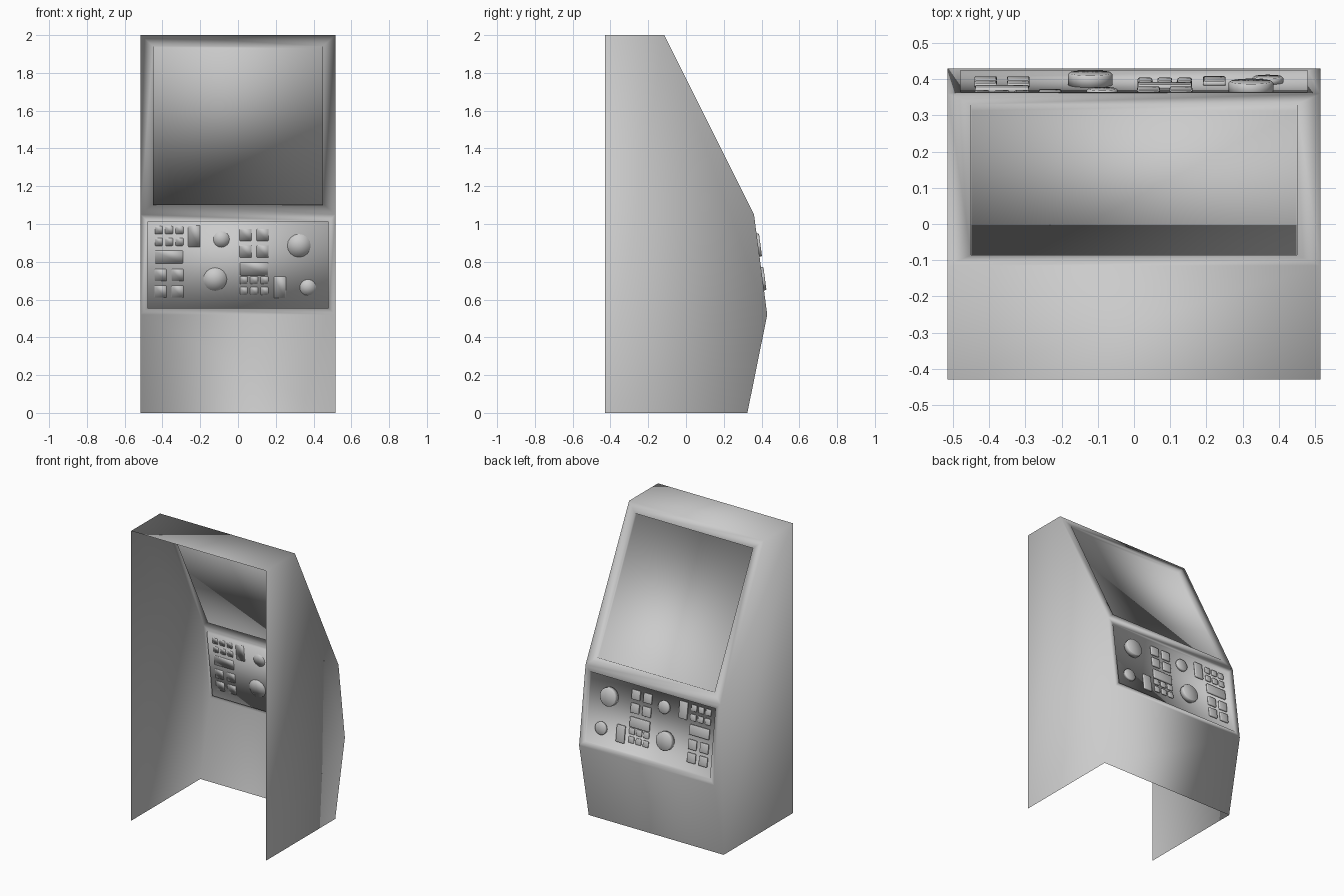
import bpy, bmesh
from mathutils import Matrix, Vector

if "Cube" in bpy.data.objects:
    bpy.data.objects.remove(bpy.data.objects["Cube"])

W = 0.515                      # half width
DEPTH = 0.02                   # recess depth of screen and control panel
# side profile (y, z): back bottom, back top, top front, screen foot, panel foot, front bottom
PROFILE = [(-0.43, 0), (-0.43, 2), (-0.115, 2), (0.36, 1.05), (0.43, 0.52), (0.325, 0)]


def finish(name, bm):
    me = bpy.data.meshes.new(name)
    bm.to_mesh(me)
    bm.free()
    for p in me.polygons:
        p.use_smooth = True
    ob = bpy.data.objects.new(name, me)
    bpy.context.collection.objects.link(ob)
    return ob


# cabinet shell: thin, open at the back and the bottom
bm = bmesh.new()
left = [bm.verts.new((-W, y, z)) for y, z in PROFILE]
right = [bm.verts.new((W, y, z)) for y, z in PROFILE]
bm.faces.new(left)
bm.faces.new(right[::-1])
strips = [bm.faces.new((left[i], right[i], right[i + 1], left[i + 1])) for i in range(1, 5)]
bm.normal_update()

# recessed screen and recessed control panel
for face, border in ((strips[1], 0.065), (strips[2], 0.035)):
    bmesh.ops.inset_region(bm, faces=[face], thickness=border, use_even_offset=True)
    bmesh.ops.inset_region(bm, faces=[face], thickness=0.0005, depth=-DEPTH, use_even_offset=True)
finish("cabinet_shell", bm)

# control panel frame: local z points out of the panel
N = Vector((0, 0.53, 0.07)).normalized()
X = Vector((1, 0, 0))
Y = N.cross(X)


def on_panel(x, z):
    y = 0.36 + (1.05 - z) / 0.53 * 0.07
    p = Vector((x, y, z)) - N * (DEPTH + 0.001)
    m = Matrix((X, Y, N)).transposed().to_4x4()
    return Matrix.Translation(p) @ m


def bevel_top(bm, width, corners):
    edges = [e for e in bm.edges
             if max(v.co.z for v in e.verts) > 1e-5
             and (corners or min(v.co.z for v in e.verts) > 1e-5)]
    bmesh.ops.bevel(bm, geom=edges, offset=width, segments=2, profile=0.5, affect='EDGES')


def button(name, x, z, w, h, t):
    bm = bmesh.new()
    bmesh.ops.create_cube(bm, size=1, matrix=Matrix.Translation((0, 0, t / 2)) @ Matrix.Diagonal((w, h, t, 1)))
    bevel_top(bm, 0.005, True)
    bm.transform(on_panel(x, z))
    finish(name, bm)


def knob(name, x, z, r, t):
    bm = bmesh.new()
    bmesh.ops.create_cone(bm, cap_ends=True, cap_tris=True, segments=16, radius1=r, radius2=r,
                          depth=t, matrix=Matrix.Translation((0, 0, t / 2)))
    rim = [e for e in bm.edges if min(v.co.z for v in e.verts) > 1e-5
           and len([f for f in e.link_faces if abs(f.normal.z) < 0.5]) == 1]
    bm.normal_update()
    rim = [e for e in bm.edges if min(v.co.z for v in e.verts) > 1e-5
           and e.calc_face_angle(0) > 1]
    bmesh.ops.bevel(bm, geom=rim, offset=0.004, segments=1, affect='EDGES')
    bm.transform(on_panel(x, z))
    finish(name, bm)


# two button groups: 2x2 large keys, one wide key, 3x2 small keys
for tag, cx, big_rows, wide_z, small_rows in (
        ("left", -0.365, (0.732, 0.645), 0.828, (0.97, 0.908)),
        ("right", 0.085, (0.945, 0.857), 0.765, (0.705, 0.648))):
    for z in big_rows:
        for s in (-1, 1):
            button(f"large_key_{tag}", cx + s * 0.045, z, 0.063, 0.065, 0.012)
    button(f"wide_key_{tag}", cx, wide_z, 0.15, 0.068, 0.012)
    for z in small_rows:
        for s in (-1, 0, 1):
            button(f"small_key_{tag}", cx + s * 0.055, z, 0.041, 0.042, 0.01)

# upright keys
button("upright_key_left", -0.232, 0.938, 0.063, 0.115, 0.012)
button("upright_key_right", 0.222, 0.667, 0.063, 0.115, 0.012)

# round knobs
knob("large_knob_left", -0.121, 0.71, 0.062, 0.034)
knob("large_knob_right", 0.323, 0.888, 0.062, 0.034)
knob("small_knob_left", -0.088, 0.922, 0.043, 0.018)
knob("small_knob_right", 0.37, 0.667, 0.043, 0.018)
